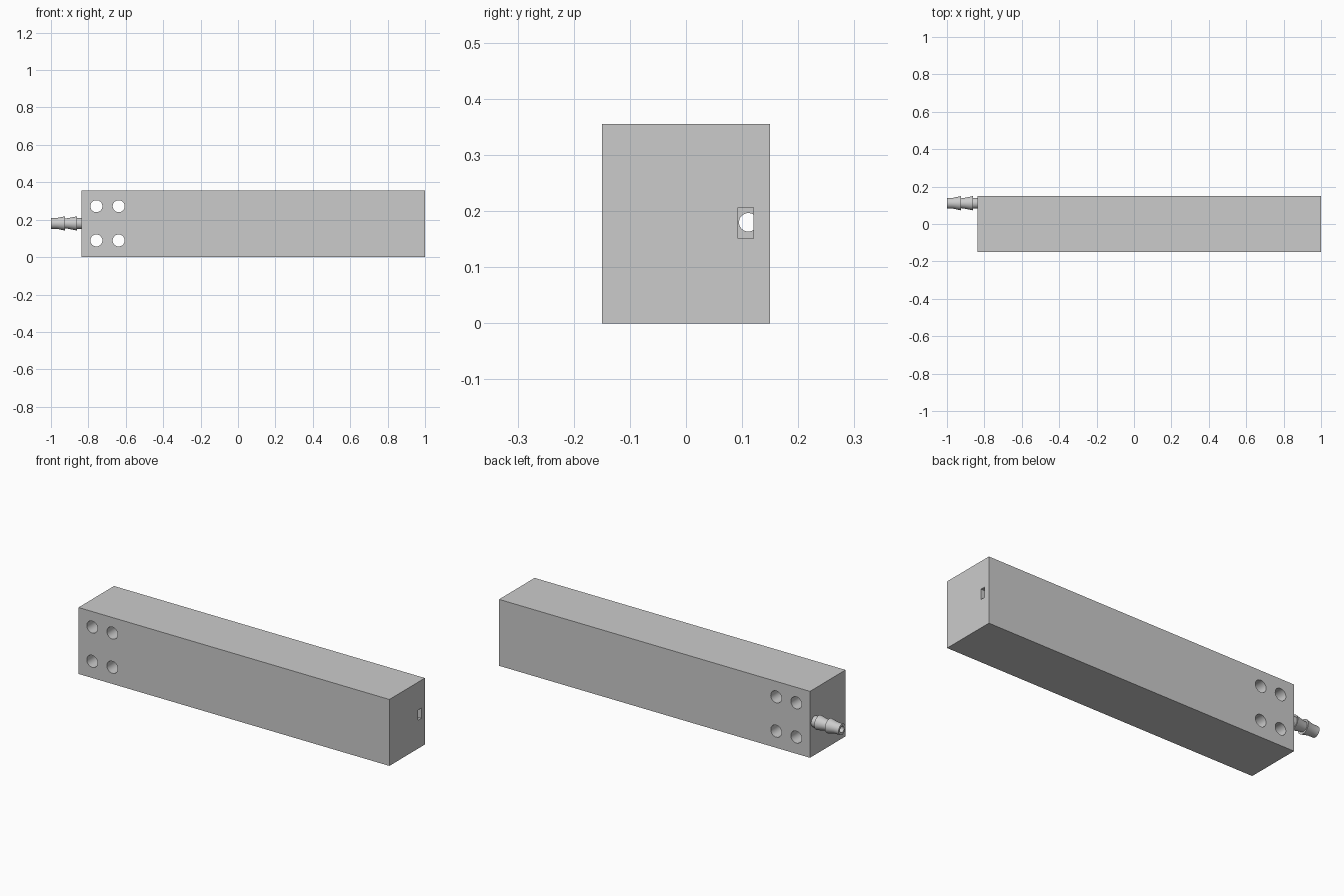
import bpy, bmesh, math
from mathutils import Vector

if "Cube" in bpy.data.objects:
    bpy.data.objects.remove(bpy.data.objects["Cube"])

AXIS_Y, AXIS_Z = 0.111, 0.18   # line of the air passage
BORE = 0.0165


def box(name, lo, hi):
    lo, hi = Vector(lo), Vector(hi)
    bpy.ops.mesh.primitive_cube_add(size=1, location=(lo + hi) / 2)
    ob = bpy.context.object
    ob.name = name
    ob.scale = hi - lo
    bpy.ops.object.transform_apply(location=False, rotation=False, scale=True)
    return ob


def rod(name, loc, r, depth, rot):
    bpy.ops.mesh.primitive_cylinder_add(vertices=48, radius=r, depth=depth,
                                        location=loc, rotation=rot)
    bpy.context.object.name = name
    return bpy.context.object


def cut(ob, cutter):
    cutter.hide_render = True
    mod = ob.modifiers.new(cutter.name, 'BOOLEAN')
    mod.operation = 'DIFFERENCE'
    mod.solver = 'EXACT'
    mod.object = cutter
    bpy.context.view_layer.objects.active = ob
    bpy.ops.object.modifier_apply(modifier=mod.name)
    bpy.data.objects.remove(cutter)


def smooth(ob):
    bpy.ops.object.select_all(action='DESELECT')
    ob.select_set(True)
    bpy.context.view_layer.objects.active = ob
    bpy.ops.object.shade_smooth_by_angle(angle=math.radians(30))


# Rectangular body with four cross holes
body = box("body", (-0.838, -0.15, 0), (1, 0.15, 0.355))
for x in (-0.757, -0.638):
    for z in (0.089, 0.272):
        cut(body, rod("cross_hole", (x, 0, z), 0.032, 0.5, (math.pi / 2, 0, 0)))

# Air passage: round bore from the left, rectangular slot from the right
cut(body, rod("bore", (-0.05, AXIS_Y, AXIS_Z), BORE, 1.8, (0, math.pi / 2, 0)))
cut(body, box("slot", (0.8, 0.093, 0.151), (1.1, 0.12, 0.206)))
smooth(body)

# Barbed hose connector, a hollow turned profile (x, radius)
profile = [(-1, BORE), (-1, 0.029), (-0.968, 0.029), (-0.925, 0.038),
           (-0.928, 0.026), (-0.905, 0.029), (-0.862, 0.038),
           (-0.865, 0.029), (-0.838, 0.029), (-0.838, BORE)]
bm = bmesh.new()
N = 48
rings = [[bm.verts.new((x, AXIS_Y + r * math.cos(2 * math.pi * i / N),
                        AXIS_Z + r * math.sin(2 * math.pi * i / N)))
          for i in range(N)] for x, r in profile]
for a, b in zip(rings, rings[1:] + rings[:1]):
    for i in range(N):
        j = (i + 1) % N
        bm.faces.new((a[i], a[j], b[j], b[i]))
bmesh.ops.recalc_face_normals(bm, faces=bm.faces)
mesh = bpy.data.meshes.new("hose_barb")
bm.to_mesh(mesh)
bm.free()
barb = bpy.data.objects.new("hose_barb", mesh)
bpy.context.collection.objects.link(barb)
smooth(barb)
